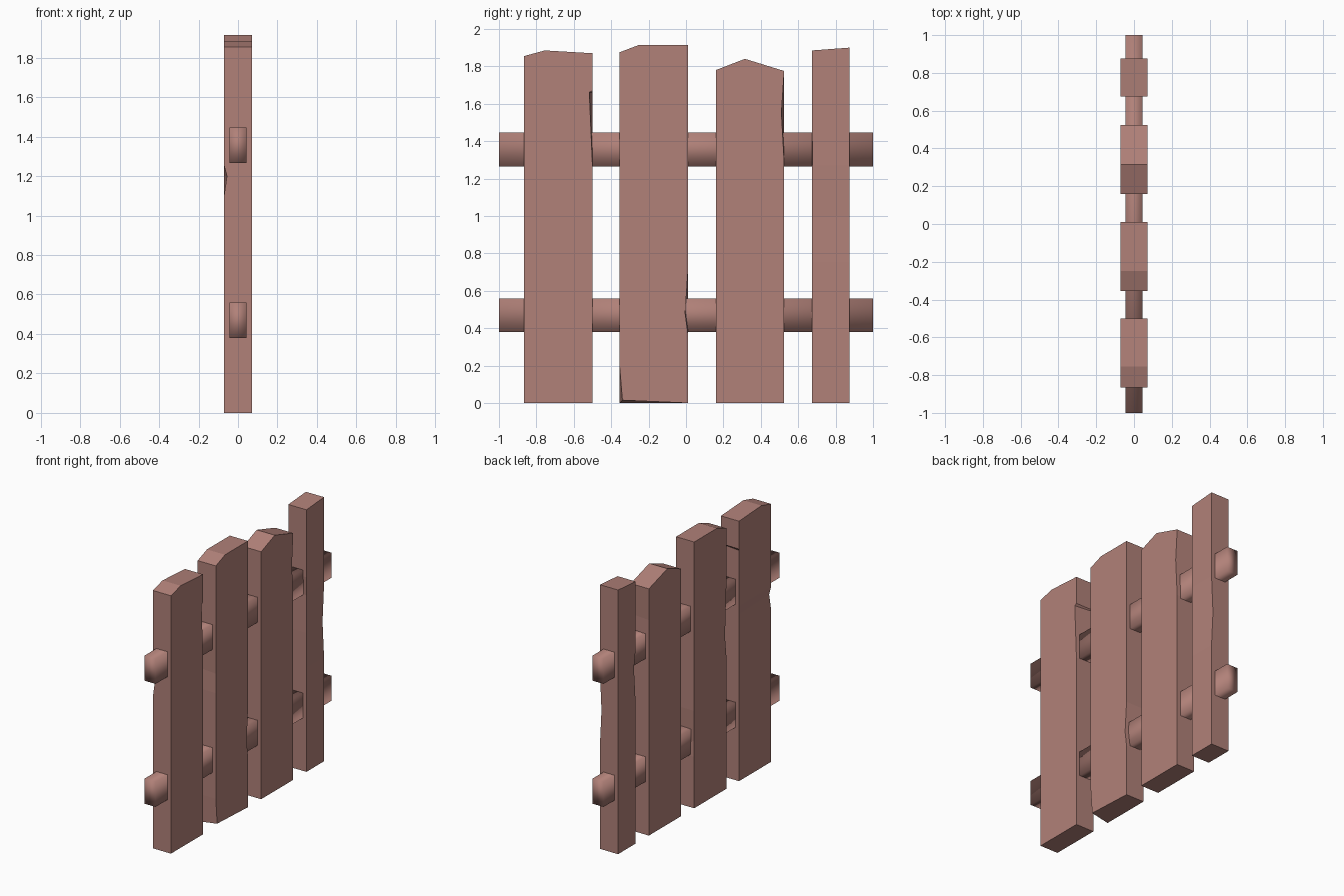
import bpy, bmesh
from mathutils import Vector

if "Cube" in bpy.data.objects:
    bpy.data.objects.remove(bpy.data.objects["Cube"])

wood = bpy.data.materials.new("reddish brown wood")
wood.diffuse_color = (0.44, 0.22, 0.19, 1)
wood.use_nodes = True
wood.node_tree.nodes["Principled BSDF"].inputs["Base Color"].default_value = wood.diffuse_color

HALF = 0.072  # half thickness of the planks


def finish(bm, name, smooth=False):
    bmesh.ops.recalc_face_normals(bm, faces=bm.faces)
    me = bpy.data.meshes.new(name)
    for f in bm.faces:
        f.smooth = smooth
    bm.to_mesh(me)
    bm.free()
    me.materials.append(wood)
    ob = bpy.data.objects.new(name, me)
    bpy.context.collection.objects.link(ob)
    return ob


def plank(name, top, chips):
    """Board with outline top [(y, z)...]; chips = (x side, y, cut heights, chip z, offset)."""
    bm = bmesh.new()
    y0, y1 = top[0][0], top[-1][0]
    outline = [(y1, 0), (y0, 0)] + top
    face = bm.faces.new([bm.verts.new((-HALF, y, z)) for y, z in outline])
    ext = bmesh.ops.extrude_face_region(bm, geom=[face], use_keep_orig=True)
    moved = [v for v in ext["geom"] if isinstance(v, bmesh.types.BMVert)]
    bmesh.ops.translate(bm, verts=moved, vec=(2 * HALF, 0, 0))
    # Slice the board where chips start, bottom out and end
    for z in {z for c in chips for z in c[2]}:
        bmesh.ops.bisect_plane(bm, geom=bm.verts[:] + bm.edges[:] + bm.faces[:],
                               plane_co=(0, 0, z), plane_no=(0, 0, 1))
    # Push the edge inwards at each chip
    for side, y, cuts, z, offset in chips:
        target = Vector((side * HALF, y, z))
        v = min(bm.verts, key=lambda v: (v.co - target).length)
        v.co += Vector(offset)
    return finish(bm, name)


# Four uneven planks
plank("plank_1", [(-0.865, 1.855), (-0.755, 1.885), (-0.50, 1.87)],
      [(1, -0.50, (1.66, 1.26), 1.66, (0, -0.017, 0)),
       (-1, -0.865, (1.67, 1.2, 1.09), 1.2, (0.016, 0, 0))])
plank("plank_2", [(-0.355, 1.875), (-0.25, 1.915), (0.01, 1.915)],
      [(1, 0.01, (0.96, 0.48, 0.2), 0.48, (0, -0.015, 0)),
       (1, -0.355, (0.37,), 0, (0, 0.015, 0.015)),
       (-1, -0.355, (1.45, 1.1, 0.7), 1.1, (0, 0.015, 0))])
plank("plank_3", [(0.16, 1.78), (0.315, 1.84), (0.525, 1.775)],
      [(1, 0.525, (1.55, 1.28), 1.55, (0, -0.015, 0))])
plank("plank_4", [(0.675, 1.885), (0.875, 1.90)],
      [(-1, 0.675, (1.8, 1.27, 0.75), 1.27, (0, 0.02, 0)),
       (1, 0.875, (1.4, 1.0, 0.5), 1.0, (-0.012, 0, 0))])

# Two horizontal rails running through the planks
for name, z in (("upper_rail", 1.355), ("lower_rail", 0.47)):
    bm = bmesh.new()
    bmesh.ops.create_cube(bm, size=1)
    bmesh.ops.scale(bm, vec=(0.088, 2.0, 0.18), verts=bm.verts)
    bmesh.ops.translate(bm, vec=(0, 0, z), verts=bm.verts)
    finish(bm, name, smooth=True)
